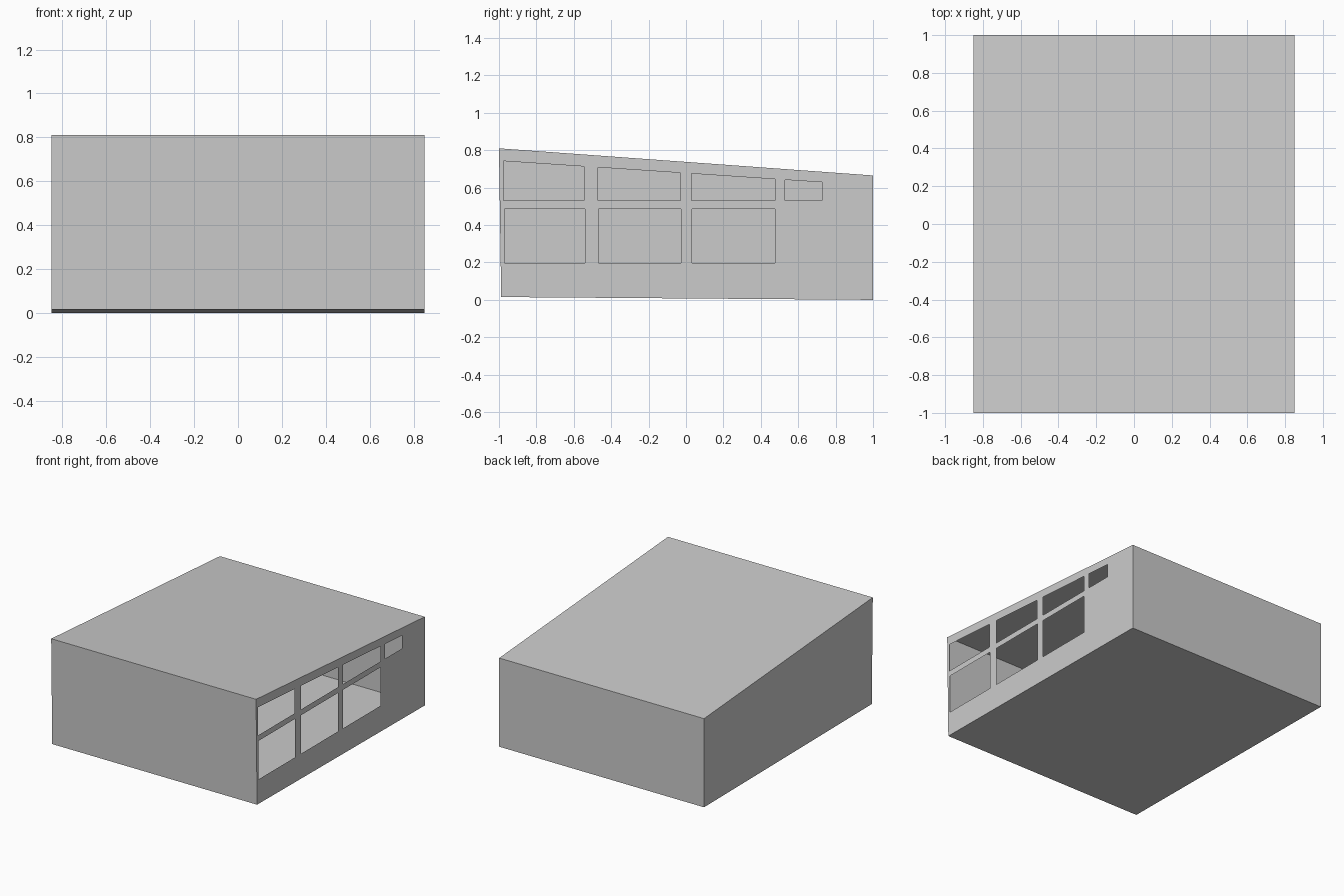
import bpy, bmesh
from mathutils import Vector

if "Cube" in bpy.data.objects:
    bpy.data.objects.remove(bpy.data.objects["Cube"])

HALF_W = 0.85
# Side profile (y, z): slightly tilted floor, sloping roof
PROFILE = [(-0.988, 0.015), (1.0, 0.0), (1.0, 0.665), (-1.0, 0.81)]


def add_object(name, bm):
    mesh = bpy.data.meshes.new(name)
    bm.to_mesh(mesh)
    bm.free()
    obj = bpy.data.objects.new(name, mesh)
    bpy.context.collection.objects.link(obj)
    return obj


def panel(name, points):
    """Single flat sheet."""
    bm = bmesh.new()
    bm.faces.new([bm.verts.new(p) for p in points])
    add_object(name, bm)


def side_point(x, yz):
    return (x, yz[0], yz[1])


# Floor, back wall, roof and front wall: one strip per profile edge
for i, name in enumerate(["floor", "back_wall", "roof", "front_wall"]):
    a, b = PROFILE[i], PROFILE[(i + 1) % 4]
    panel(name, [side_point(-HALF_W, a), side_point(-HALF_W, b),
                 side_point(HALF_W, b), side_point(HALF_W, a)])

# Closed left wall
panel("left_wall", [side_point(-HALF_W, p) for p in reversed(PROFILE)])


def roof_line(y):
    """Top edge of the upper windows, running parallel to the roof."""
    return 0.677 - 0.0665 * y


# Window openings: upper row follows the roof, lower row is level
windows = []
for y0, y1 in [(-0.975, -0.545), (-0.47, -0.03), (0.03, 0.476), (0.53, 0.727)]:
    windows.append([(y0, 0.53), (y1, 0.53), (y1, roof_line(y1)), (y0, roof_line(y0))])
for y0, y1 in [(-0.971, -0.541), (-0.468, -0.028), (0.031, 0.476)]:
    windows.append([(y0, 0.198), (y1, 0.198), (y1, 0.487), (y0, 0.487)])

# Right wall: outline filled around the window loops
bm = bmesh.new()
for loop in [PROFILE] + windows:
    verts = [bm.verts.new(side_point(HALF_W, p)) for p in loop]
    for i, v in enumerate(verts):
        bm.edges.new((v, verts[(i + 1) % len(verts)]))
bmesh.ops.triangle_fill(bm, edges=bm.edges[:], use_beauty=True, normal=Vector((1, 0, 0)))
bm.normal_update()
for f in bm.faces:
    if f.normal.x < 0:
        f.normal_flip()
add_object("right_wall_with_windows", bm)
